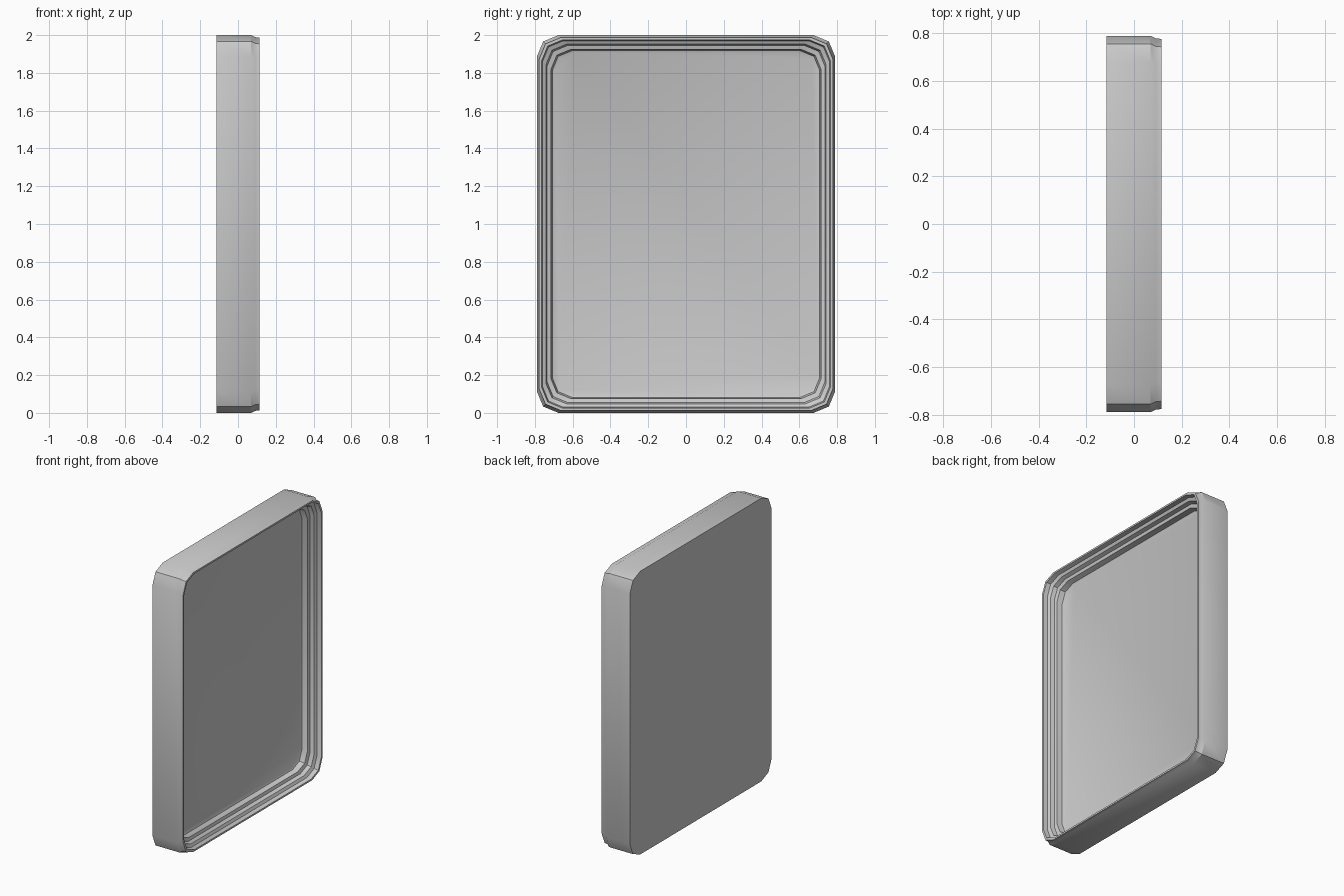
import bpy, bmesh, math

if "Cube" in bpy.data.objects:
    bpy.data.objects.remove(bpy.data.objects["Cube"])

HALF_W, HEIGHT, RADIUS = 0.79, 2.0, 0.115


def outline(inset, x):
    """Rounded rectangle in the YZ plane, two segments per corner."""
    r = RADIUS - inset * 0.12
    hw, hh = HALF_W - inset - r, HEIGHT / 2 - inset - r
    pts = []
    for i, (sy, sz) in enumerate([(1, 1), (-1, 1), (-1, -1), (1, -1)]):
        for k in range(3):
            a = math.radians(90 * i + 45 * k)
            pts.append((x, sy * hw + r * math.cos(a), HEIGHT / 2 + sz * hh + r * math.sin(a)))
    return pts


# Cross-section from the back edge, over the lip and down to the recess: (x, inset)
profile = [(-0.115, 0), (0.07, 0), (0.092, 0.011), (0.115, 0.013), (0.115, 0.025),
           (0.085, 0.030), (0.075, 0.048), (0.048, 0.055), (0.042, 0.075),
           (0.005, 0.082), (0.0, 0.092)]

# Tray-shaped panel: lofted rim with closed back and recessed face
bm = bmesh.new()
rings = [[bm.verts.new(p) for p in outline(inset, x)] for x, inset in profile]
for a, b in zip(rings, rings[1:]):
    for i in range(len(a)):
        j = (i + 1) % len(a)
        bm.faces.new((a[i], a[j], b[j], b[i]))
bm.faces.new(rings[0][::-1])
bm.faces.new(rings[-1])
bmesh.ops.recalc_face_normals(bm, faces=bm.faces)
mesh = bpy.data.meshes.new("framed_panel")
bm.to_mesh(mesh)
bm.free()
panel = bpy.data.objects.new("framed_panel", mesh)
bpy.context.collection.objects.link(panel)
bpy.context.view_layer.objects.active = panel
panel.select_set(True)
bpy.ops.object.shade_smooth_by_angle(angle=math.radians(30))
